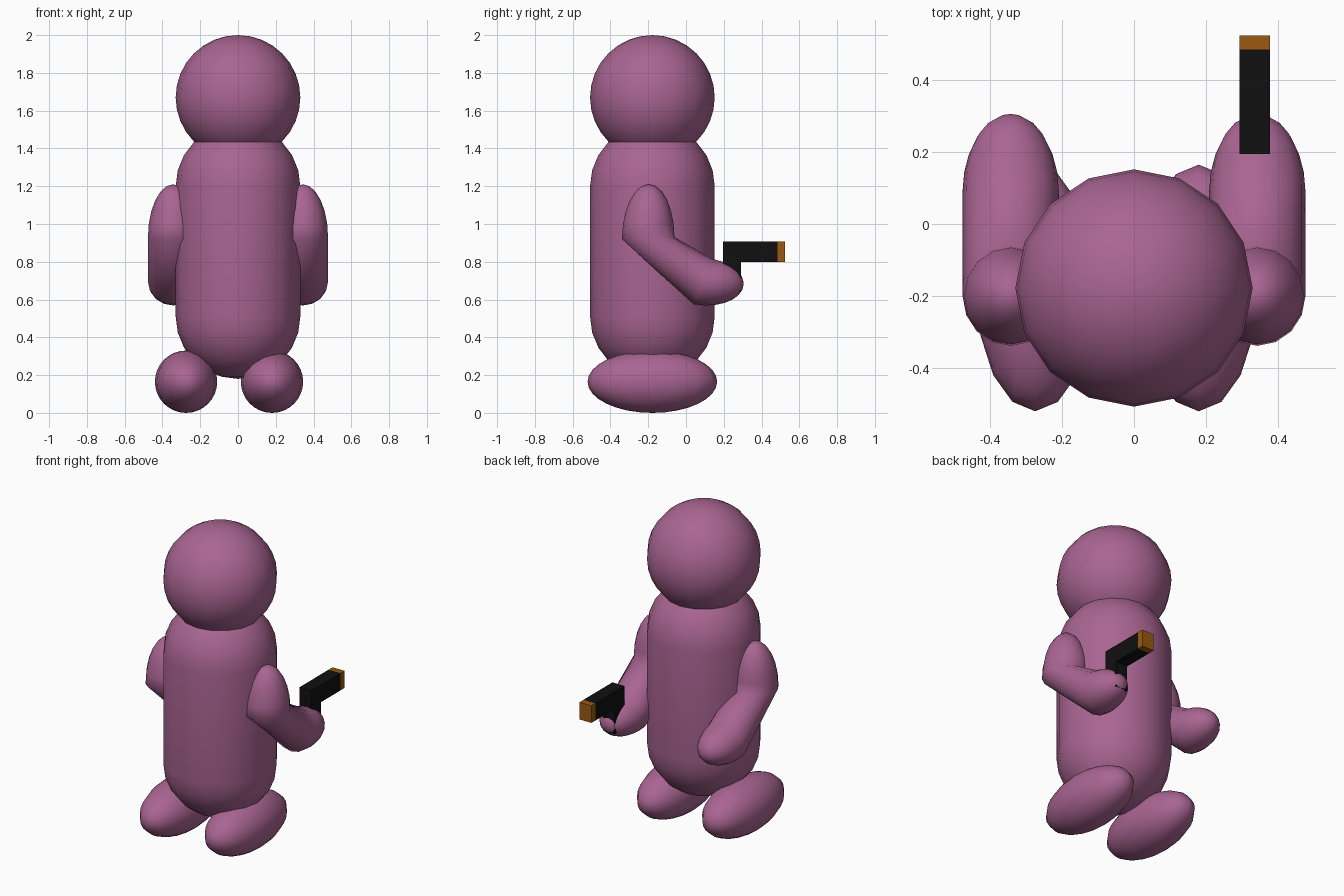
import bpy, bmesh
from math import sin, cos, pi
from mathutils import Vector

if "Cube" in bpy.data.objects:
    bpy.data.objects.remove(bpy.data.objects["Cube"])

SEG = 16      # sides of every rounded part
DOME = 6      # rings in each rounded end


def material(name, rgb):
    m = bpy.data.materials.new(name)
    m.diffuse_color = (*rgb, 1)
    m.use_nodes = True
    m.node_tree.nodes["Principled BSDF"].inputs["Base Color"].default_value = m.diffuse_color
    return m


SKIN = material("purple", (0.40, 0.13, 0.29))
BLACK = material("black", (0.005, 0.005, 0.005))
ORANGE = material("orange", (0.32, 0.10, 0.005))


def finish(name, bm, mat, smooth):
    bmesh.ops.recalc_face_normals(bm, faces=bm.faces[:])
    for f in bm.faces:
        f.smooth = smooth
    me = bpy.data.meshes.new(name)
    bm.to_mesh(me)
    bm.free()
    me.materials.append(mat)
    ob = bpy.data.objects.new(name, me)
    bpy.context.collection.objects.link(ob)
    return ob


def ellipsoid(name, centre, radii):
    bm = bmesh.new()
    bmesh.ops.create_uvsphere(bm, u_segments=SEG, v_segments=16, radius=1)
    bmesh.ops.scale(bm, vec=radii, verts=bm.verts[:])
    bmesh.ops.translate(bm, vec=centre, verts=bm.verts[:])
    return finish(name, bm, SKIN, True)


def capsule(name, x, rx, start, end):
    """Two domed ends joined by a tube; an end is (centre, tip offset, half width) in y, z."""
    bm = bmesh.new()

    def ring(e, a):
        c, t, h = (Vector((0, *p)) for p in e)
        return [bm.verts.new(c + t * sin(a) + h * (cos(a) * cos(2 * pi * i / SEG))
                             + Vector((x + rx * cos(a) * sin(2 * pi * i / SEG), 0, 0)))
                for i in range(SEG)]

    def tip(e):
        c, t, _ = e
        return bm.verts.new((x, c[0] + t[0], c[1] + t[1]))

    angles = [i * pi / 2 / DOME for i in range(DOME)]
    rings = [ring(start, a) for a in reversed(angles)] + [ring(end, a) for a in angles]
    for r, s in zip(rings, rings[1:]):
        for i in range(SEG):
            j = (i + 1) % SEG
            bm.faces.new((r[i], r[j], s[j], s[i]))
    for r, v in ((rings[0], tip(start)), (rings[-1], tip(end))):
        for i in range(SEG):
            bm.faces.new((r[i], r[(i + 1) % SEG], v))
    return finish(name, bm, SKIN, True)


def box(name, lo, hi, mat):
    bm = bmesh.new()
    bmesh.ops.create_cube(bm, size=1)
    lo, hi = Vector(lo), Vector(hi)
    bmesh.ops.scale(bm, vec=hi - lo, verts=bm.verts[:])
    bmesh.ops.translate(bm, vec=(lo + hi) / 2, verts=bm.verts[:])
    return finish(name, bm, mat, False)


# Head and body
ellipsoid("head", (0, -0.178, 1.67), (0.33, 0.33, 0.33))
capsule("body", 0, 0.33,
        ((-0.178, 1.20), (0, 0.33), (0.33, 0)),
        ((-0.178, 0.51), (0, -0.33), (0.33, 0)))

# Feet, slightly uneven about the centre
for side, x in (("left", -0.275), ("right", 0.18)):
    ellipsoid(side + "_foot", (x, -0.178, 0.165), (0.165, 0.343, 0.165))

# Bent arms: upright shoulder dome, forward pointing hand dome
for side, x in (("left", -0.343), ("right", 0.343)):
    capsule(side + "_arm", x, 0.134,
            ((-0.20, 0.925), (0, 0.285), (0.139, 0.005)),
            ((0.09, 0.695), (0.21, -0.04), (0.05, 0.12)))

# Held toy blaster: grip, barrel and coloured muzzle
box("grip", (0.294, 0.195, 0.64), (0.378, 0.29, 0.80), BLACK)
box("barrel", (0.294, 0.195, 0.80), (0.378, 0.485, 0.908), BLACK)
box("muzzle", (0.294, 0.485, 0.80), (0.378, 0.525, 0.908), ORANGE)
